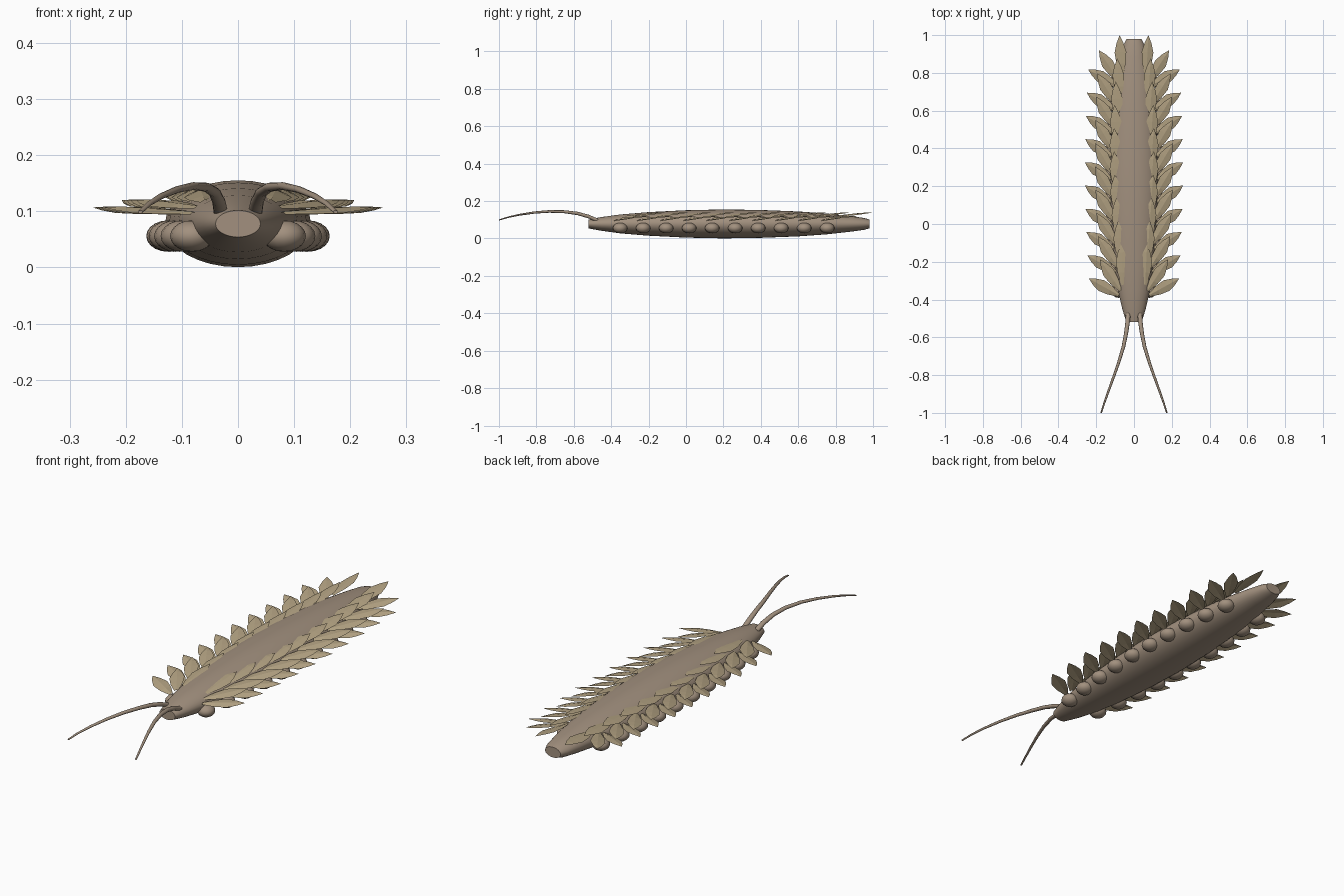
import bpy, bmesh, math
from mathutils import Vector

if "Cube" in bpy.data.objects:
    bpy.data.objects.remove(bpy.data.objects["Cube"])


def material(name, color):
    m = bpy.data.materials.new(name)
    m.diffuse_color = (*color, 1)
    m.use_nodes = True
    m.node_tree.nodes["Principled BSDF"].inputs["Base Color"].default_value = m.diffuse_color
    return m


skin = material("skin", (0.36, 0.28, 0.21))
tan = material("scale_tan", (0.46, 0.37, 0.23))

# body half-width along y
PROFILE = [(-0.52, .040), (-0.49, .050), (-0.45, .062), (-0.35, .085), (-0.2, .106),
           (0, .123), (.2, .130), (.4, .125), (.6, .112), (.75, .094),
           (.88, .070), (.95, .054), (.98, .040)]


def half_width(y):
    for (y0, w0), (y1, w1) in zip(PROFILE, PROFILE[1:]):
        if y <= y1:
            return w0 + (w1 - w0) * (y - y0) / (y1 - y0)
    return PROFILE[-1][1]


def finish(bm, name, mat, smooth=True):
    me = bpy.data.meshes.new(name)
    bm.to_mesh(me)
    bm.free()
    me.materials.append(mat)
    ob = bpy.data.objects.new(name, me)
    bpy.context.collection.objects.link(ob)
    for p in me.polygons:
        p.use_smooth = smooth and len(p.vertices) < 9
    return ob


def tube(name, rings, mat, n):
    """Loft rings given as (centre, half-width, half-height), facing along y."""
    bm = bmesh.new()
    loops = []
    for c, a, b in rings:
        loops.append([bm.verts.new((c[0] + a * math.cos(t), c[1], c[2] + b * math.sin(t)))
                      for t in (2 * math.pi * k / n for k in range(n))])
    for p, q in zip(loops, loops[1:]):
        for k in range(n):
            bm.faces.new((p[k], p[(k + 1) % n], q[(k + 1) % n], q[k]))
    bm.faces.new(loops[0])
    bm.faces.new(loops[-1])
    bmesh.ops.recalc_face_normals(bm, faces=bm.faces)
    return finish(bm, name, mat)


# body
tube("body", [((0, y, .078), w, w * .595) for y, w in PROFILE], skin, 32)

# antennae
PATH = [(.030, -.47, .095), (.034, -.52, .117), (.042, -.58, .134), (.056, -.65, .143),
        (.080, -.73, .145), (.108, -.81, .139), (.137, -.89, .127), (.158, -.95, .114),
        (.174, -1.0, .099)]
for side, label in ((1, "right"), (-1, "left")):
    rings = [((side * x, y, z), .013 - .0011 * i, .011 - .001 * i)
             for i, (x, y, z) in enumerate(PATH)]
    tube(f"antenna_{label}", rings, skin, 12)


def leaf(bm, root, tip, width):
    """Pointed blade with a raised midrib, tilted down on its forward edge."""
    root, tip = Vector(root), Vector(tip)
    d = tip - root
    s = Vector((d.y, -d.x, 0)).normalized()
    if s.y > 0:
        s = -s
    s.z = -.16
    mid = []
    for t, w in ((0, .25), (.3, .8), (.58, 1), (.8, .6)):
        c = root + d * t
        mid.append([bm.verts.new(c + s * width * w),
                    bm.verts.new(c + Vector((0, 0, .004))),
                    bm.verts.new(c - s * width * w)])
    end = bm.verts.new(tip)
    for p, q in zip(mid, mid[1:]):
        bm.faces.new((p[0], p[1], q[1], q[0]))
        bm.faces.new((p[1], p[2], q[2], q[1]))
    bm.faces.new((mid[-1][0], mid[-1][1], end))
    bm.faces.new((mid[-1][1], mid[-1][2], end))


# ten segments, each with a foot lobe and a fan of three blades per side
for i in range(10):
    y = -.352 + i * .123
    w = half_width(y)
    for side, label in ((1, "right"), (-1, "left")):
        bm = bmesh.new()
        bmesh.ops.create_uvsphere(bm, u_segments=16, v_segments=10, radius=1)
        for v in bm.verts:
            v.co = Vector((side * w * .97 + v.co.x * .039, y + v.co.y * .039,
                           .056 + v.co.z * .028))
        finish(bm, f"foot_lobe_{label}_{i + 1}", skin)

        bm = bmesh.new()
        leaf(bm, (side * w * .95, y - .025, .096),
             (side * (.20 + w * .46), y + .063, .107), .032)
        leaf(bm, (side * w * .85, y, .106),
             (side * (.13 + w * .6), y + .165, .120), .032)
        leaf(bm, (side * w * .7, y + .03, .117),
             (side * w * .82, y + .245, .139), .031)
        finish(bm, f"scale_blades_{label}_{i + 1}", tan, False)
